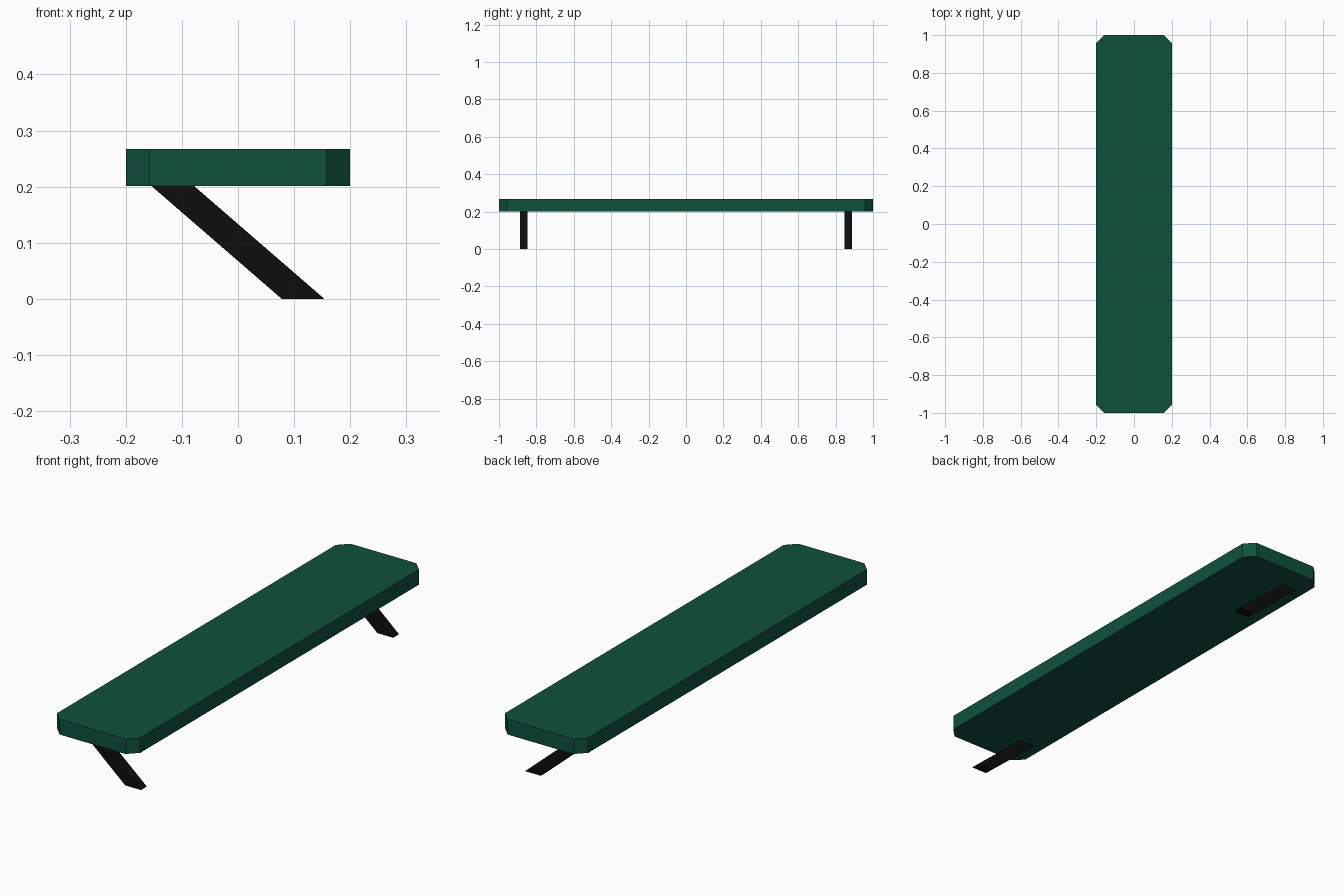
import bpy, bmesh

if "Cube" in bpy.data.objects:
    bpy.data.objects.remove(bpy.data.objects["Cube"])


def material(name, rgb):
    m = bpy.data.materials.new(name)
    m.diffuse_color = (*rgb, 1.0)
    m.use_nodes = True
    m.node_tree.nodes["Principled BSDF"].inputs["Base Color"].default_value = m.diffuse_color
    return m


def prism(name, profile, axis, start, end, mat):
    """Extrude a closed 2D profile along y (profile is x,z) or z (profile is x,y)."""
    bm = bmesh.new()
    place = (lambda a, b: (a, start, b)) if axis == 'y' else (lambda a, b: (a, b, start))
    face = bm.faces.new([bm.verts.new(place(a, b)) for a, b in profile])
    out = bmesh.ops.extrude_face_region(bm, geom=[face])
    verts = [v for v in out['geom'] if isinstance(v, bmesh.types.BMVert)]
    d = end - start
    bmesh.ops.translate(bm, verts=verts, vec=(0, d, 0) if axis == 'y' else (0, 0, d))
    bmesh.ops.recalc_face_normals(bm, faces=bm.faces)
    mesh = bpy.data.meshes.new(name)
    bm.to_mesh(mesh)
    bm.free()
    mesh.materials.append(mat)
    obj = bpy.data.objects.new(name, mesh)
    bpy.context.collection.objects.link(obj)
    return obj


green = material("dark green", (0.005, 0.082, 0.046))
black = material("black", (0.004, 0.004, 0.004))

# Seat board with clipped corners
W, L, C = 0.2, 1.0, 0.042
seat = [(W, L - C), (W - C, L), (C - W, L), (-W, L - C),
        (-W, C - L), (C - W, -L), (W - C, -L), (W, C - L)]
prism("seat", seat, 'z', 0.201, 0.267, green)

# Slanted legs, both leaning the same way
leg = [(-0.154, 0.201), (-0.078, 0.201), (0.154, 0.0), (0.078, 0.0)]
for name, y in (("front_leg", -0.867), ("back_leg", 0.867)):
    prism(name, leg, 'y', y - 0.02, y + 0.02, black)
